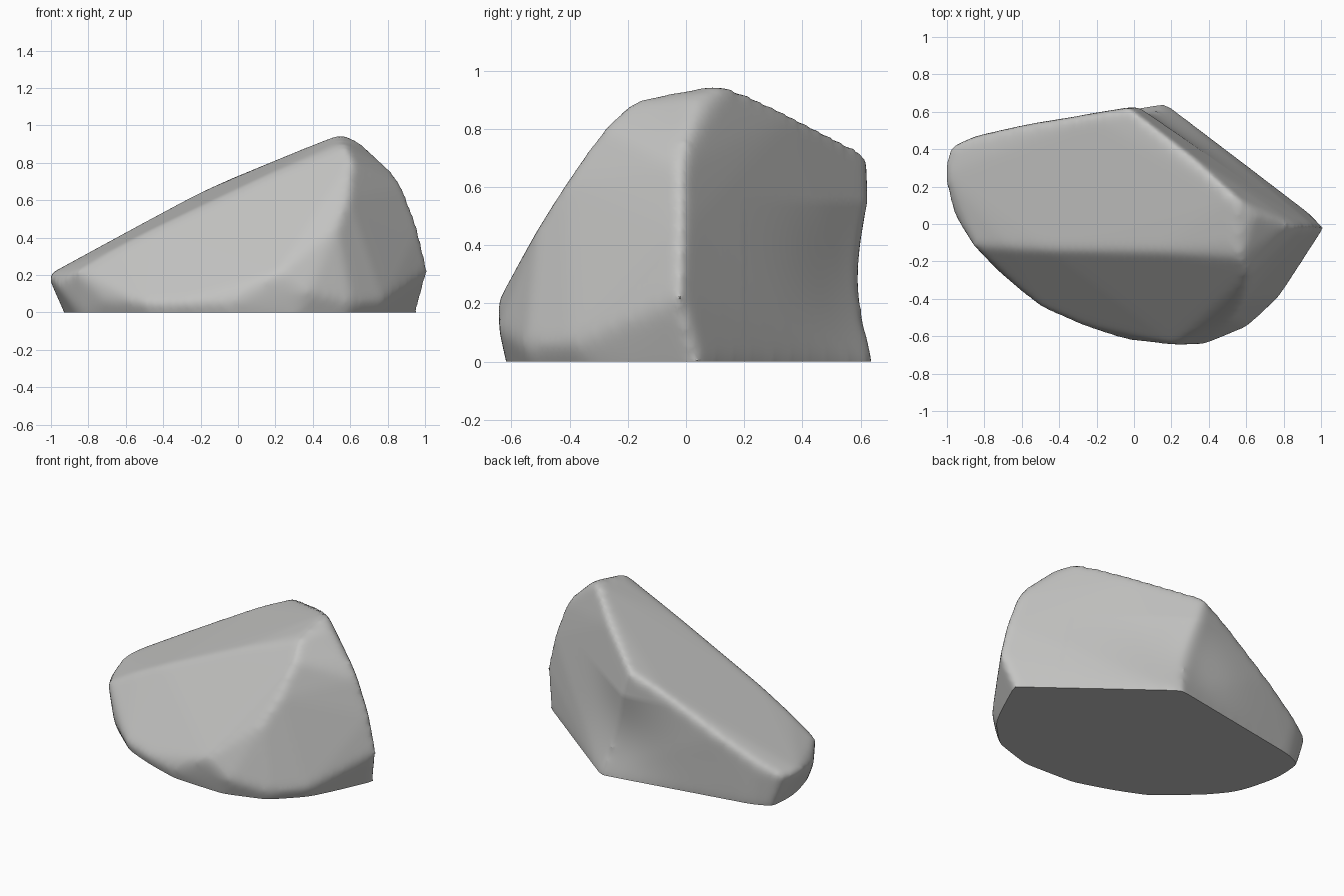
import bpy
import bmesh
from math import exp, pi, sin

if "Cube" in bpy.data.objects:
    bpy.data.objects.remove(bpy.data.objects["Cube"], do_unlink=True)

# Corners of the sloping upper face
top_rim = [
    (0.55, 0.14, 0.96), (0.64, 0.05, 0.92), (0.57, -0.18, 0.9),
    (0.53, -0.1, 0.91), (0.3, 0.37, 0.85), (-0.03, 0.625, 0.72),
    (-0.23, 0.58, 0.63), (-0.6, 0.53, 0.42), (-0.86, 0.47, 0.26),
    (-0.99, 0.41, 0.21), (-1.02, 0.27, 0.2), (-0.97, 0.06, 0.15),
    (-0.86, -0.12, 0.22), (-0.66, -0.13, 0.34), (-0.45, -0.14, 0.45),
    (0.1, -0.15, 0.71),
]
# Sloping front, the rounded corner beside it and the sharp left ridge
flank = [
    (0.61, -0.28, 0.81), (0.59, -0.41, 0.62), (0.53, -0.51, 0.46),
    (0.22, -0.65, 0.21), (0.38, -0.645, 0.11), (0.61, -0.55, 0.05),
    (0.78, -0.39, 0.06), (0.89, -0.2, 0.12), (-0.05, -0.62, 0.05),
    (-0.3, -0.54, 0.05), (-0.5, -0.45, 0.05), (-0.71, -0.27, 0.06),
    (0.82, 0, 0.76), (0.89, -0.015, 0.67), (0.97, -0.015, 0.45),
    (1.02, -0.02, 0.22),
]
# Outline of the flat underside
base = [
    (-0.93, 0.26), (-0.92, 0.42), (-0.8, 0.47), (0.17, 0.645),
    (0.96, 0.04), (0.85, -0.2), (0.72, -0.38), (0.57, -0.53),
    (0.3, -0.62), (0, -0.6), (-0.45, -0.43), (-0.83, -0.1),
]
buried = [(x * 0.93, y * 0.93, -0.15) for x, y in base]

# Rough block: the hull, continued below the ground so the rim cuts cleanly
bm = bmesh.new()
for p in top_rim + flank + [(x, y, 0) for x, y in base] + buried:
    bm.verts.new(p)
hull = bmesh.ops.convex_hull(bm, input=bm.verts[:])
spare = {v for key in ("geom_interior", "geom_unused") for v in hull[key]
         if isinstance(v, bmesh.types.BMVert)}
bmesh.ops.delete(bm, geom=list(spare), context="VERTS")
bmesh.ops.recalc_face_normals(bm, faces=bm.faces[:])
mesh = bpy.data.meshes.new("rock")
bm.to_mesh(mesh)
bm.free()
rock = bpy.data.objects.new("rock", mesh)
bpy.context.collection.objects.link(rock)

# Weather the edges
remesh = rock.modifiers.new("remesh", "REMESH")
remesh.mode = "VOXEL"
remesh.voxel_size = 0.02
soften = rock.modifiers.new("soften", "SMOOTH")
soften.factor = 0.5
soften.iterations = 20
graph = bpy.context.evaluated_depsgraph_get()
worn = bpy.data.meshes.new_from_object(rock.evaluated_get(graph))
rock.modifiers.clear()

# Slice off the flat underside
bm = bmesh.new()
bm.from_mesh(worn)
bmesh.ops.bisect_plane(bm, geom=bm.verts[:] + bm.edges[:] + bm.faces[:],
                       plane_co=(0, 0, 0), plane_no=(0, 0, 1),
                       clear_inner=True)
bmesh.ops.holes_fill(bm, edges=[e for e in bm.edges if e.is_boundary], sides=0)
bmesh.ops.recalc_face_normals(bm, faces=bm.faces[:])

# Hollow worn into the back corner, below the rim
for v in bm.verts:
    if v.co.y > 0.2 and 0 < v.co.z < 0.55:
        near = exp(-((v.co.x - 0.1) / 0.3) ** 2)
        v.co.y -= 0.04 * near * sin(pi * v.co.z / 0.55)
bm.to_mesh(mesh)
bm.free()
bpy.data.meshes.remove(worn)

# Stone colour
stone = bpy.data.materials.new("grey stone")
stone.use_nodes = True
colour = (0.55, 0.55, 0.54, 1)
stone.diffuse_color = colour
stone.node_tree.nodes["Principled BSDF"].inputs["Base Color"].default_value = colour
mesh.materials.clear()
mesh.materials.append(stone)

bpy.ops.object.select_all(action="DESELECT")
rock.select_set(True)
bpy.context.view_layer.objects.active = rock
bpy.ops.object.shade_smooth_by_angle(angle=0.7)
